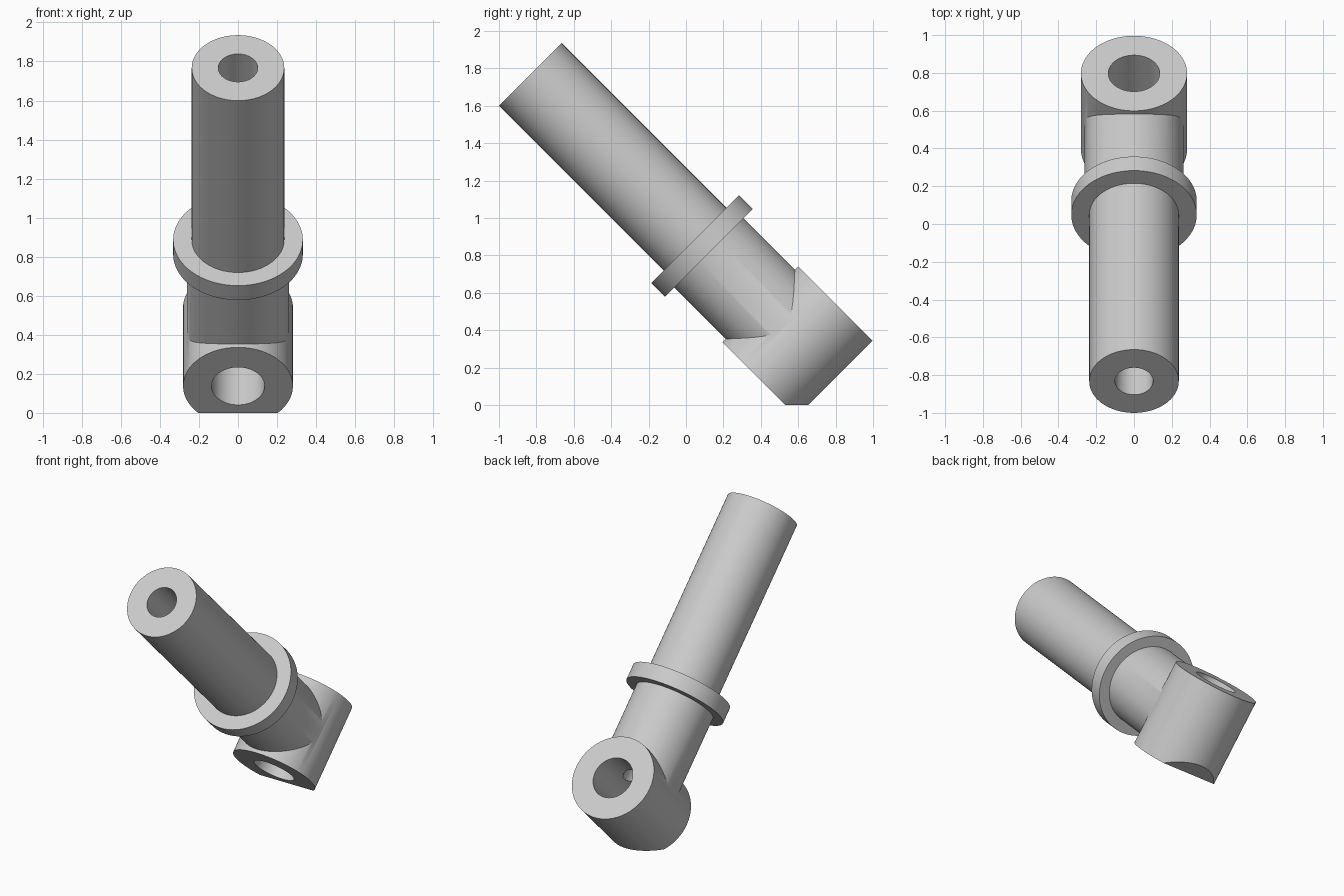
import bpy, bmesh, math
from mathutils import Matrix, Vector

cube = bpy.data.objects.get("Cube")
if cube:
    bpy.data.objects.remove(cube, do_unlink=True)

SEGMENTS = 96
TILT = Matrix.Rotation(math.radians(45), 4, 'X')   # leans the shaft toward the front
AXIS_Y = 0.661                                     # shaft axis in the untilted frame
HEAD_Z = -0.181                                    # head axis height in the untilted frame

grey = bpy.data.materials.new("plain_grey")
grey.use_nodes = True
grey.diffuse_color = (0.6, 0.6, 0.6, 1)
grey.node_tree.nodes["Principled BSDF"].inputs["Base Color"].default_value = (0.6, 0.6, 0.6, 1)


def add_object(name, bm):
    bmesh.ops.recalc_face_normals(bm, faces=bm.faces)
    mesh = bpy.data.meshes.new(name)
    bm.to_mesh(mesh)
    bm.free()
    mesh.materials.append(grey)
    obj = bpy.data.objects.new(name, mesh)
    bpy.context.collection.objects.link(obj)
    return obj


def turned(name, profile, matrix):
    """Solid of revolution from (radius, height) points, closed at both ends."""
    bm = bmesh.new()
    rings = []
    for radius, height in profile:
        ring = []
        for i in range(SEGMENTS):
            a = 2 * math.pi * i / SEGMENTS
            p = Vector((radius * math.cos(a), radius * math.sin(a), height))
            ring.append(bm.verts.new(matrix @ p))
        rings.append(ring)
    for low, high in zip(rings, rings[1:]):
        for i in range(SEGMENTS):
            j = (i + 1) % SEGMENTS
            bm.faces.new((low[i], low[j], high[j], high[i]))
    bm.faces.new(rings[0])
    bm.faces.new(rings[-1])
    return add_object(name, bm)


def combine(target, other, operation):
    mod = target.modifiers.new(operation, 'BOOLEAN')
    mod.operation = operation
    mod.solver = 'EXACT'
    mod.object = other
    bpy.context.view_layer.objects.active = target
    bpy.ops.object.modifier_apply(modifier=mod.name)
    bpy.data.objects.remove(other, do_unlink=True)


shaft_frame = TILT @ Matrix.Translation((0, AXIS_Y, 0))
head_frame = TILT @ Matrix.Translation((0, AXIS_Y, HEAD_Z)) @ Matrix.Rotation(math.radians(-90), 4, 'X')

# Stepped shaft with its collar
fitting = turned("elbow_fitting", [(0.262, HEAD_Z), (0.262, 0.488), (0.332, 0.488),
                                   (0.332, 0.593), (0.237, 0.593), (0.237, 1.838)], shaft_frame)

# Cross head
combine(fitting, turned("head", [(0.281, -0.286), (0.281, 0.286)], head_frame), 'UNION')

# Bores through the head and down the shaft
combine(fitting, turned("head_bore", [(0.136, -0.4), (0.136, 0.4)], head_frame), 'DIFFERENCE')
combine(fitting, turned("shaft_bore", [(0.101, HEAD_Z), (0.101, 2)], shaft_frame), 'DIFFERENCE')

# Flat foot cut level with the ground
bm = bmesh.new()
bmesh.ops.create_cube(bm, size=2, matrix=Matrix.Translation((0, 0.5, -1)))
combine(fitting, add_object("foot_cutter", bm), 'DIFFERENCE')

# Smooth barrels with crisp rims
bpy.ops.object.select_all(action='DESELECT')
fitting.select_set(True)
bpy.context.view_layer.objects.active = fitting
bpy.ops.object.shade_smooth_by_angle(angle=math.radians(30))
